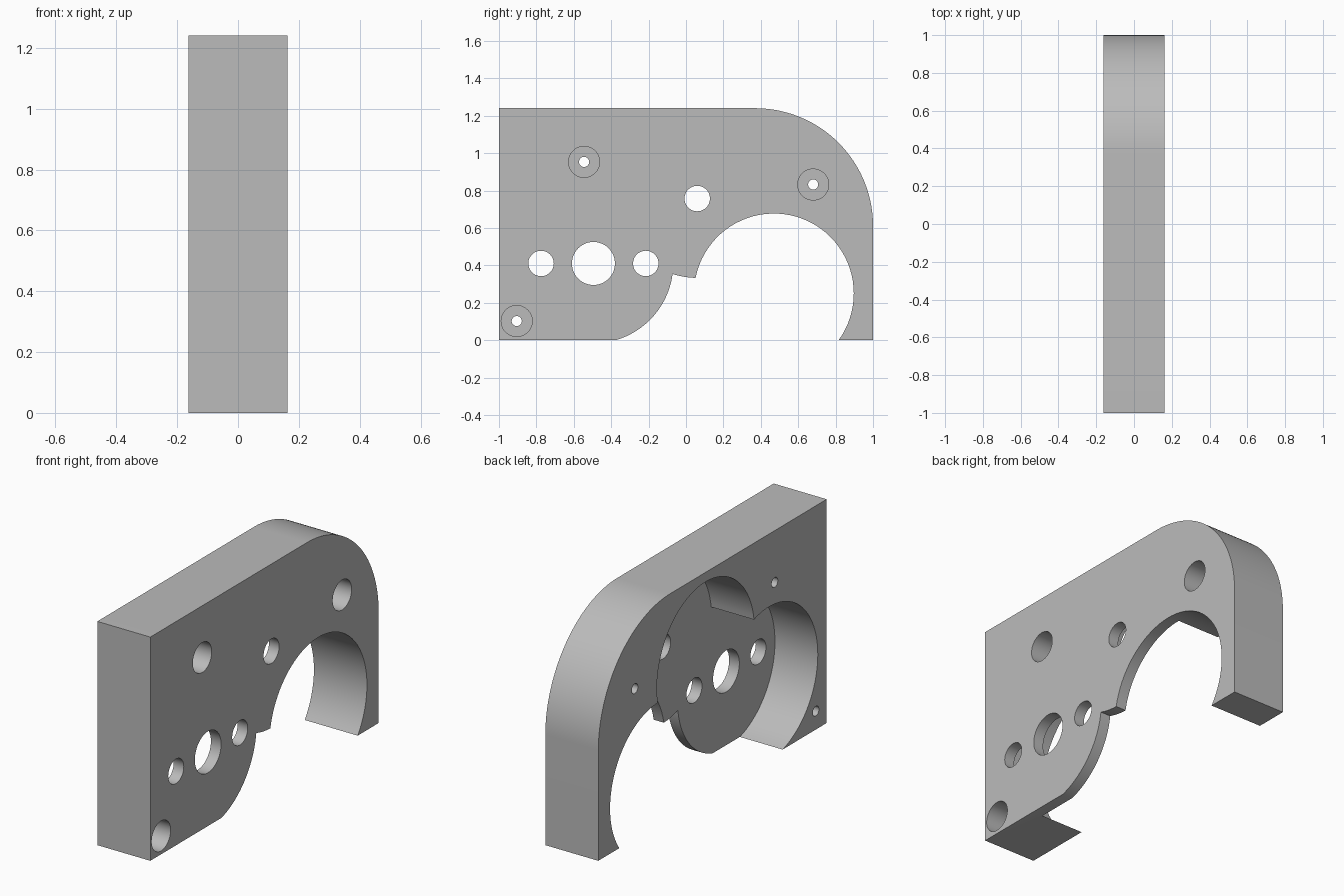
import bpy, bmesh
from math import cos, sin, radians

if "Cube" in bpy.data.objects:
    bpy.data.objects.remove(bpy.data.objects["Cube"], do_unlink=True)

HALF = 0.1625      # half thickness of the plate
FLOOR = 0.10       # x of the pocket floor
R = 0.427          # radius shared by the three bores
LOW, MID, END = (-0.495, 0.41), (0.06, 0.76), (0.47, 0.25)   # bore centres (y, z)

grey = bpy.data.materials.new("plain_grey")
grey.use_nodes = True
grey.diffuse_color = (0.5, 0.5, 0.5, 1)
grey.node_tree.nodes["Principled BSDF"].inputs["Base Color"].default_value = (0.5, 0.5, 0.5, 1)


def arc(centre, r, start, end, steps=48):
    angles = [radians(start + (end - start) * i / steps) for i in range(steps + 1)]
    return [(centre[0] + r * cos(a), centre[1] + r * sin(a)) for a in angles]


def prism(name, outline, x0, x1):
    """Extrude a (y, z) outline along x."""
    bm = bmesh.new()
    face = bm.faces.new([bm.verts.new((x0, y, z)) for y, z in outline])
    out = bmesh.ops.extrude_face_region(bm, geom=[face])
    moved = [v for v in out["geom"] if isinstance(v, bmesh.types.BMVert)]
    bmesh.ops.translate(bm, verts=moved, vec=(x1 - x0, 0, 0))
    bmesh.ops.recalc_face_normals(bm, faces=bm.faces)
    mesh = bpy.data.meshes.new(name)
    bm.to_mesh(mesh)
    bm.free()
    mesh.materials.append(grey)
    obj = bpy.data.objects.new(name, mesh)
    bpy.context.collection.objects.link(obj)
    return obj


def cut(target, outline, x0=-1, x1=1):
    cutter = prism("cutter", outline, x0, x1)
    cutter.hide_render = True
    mod = target.modifiers.new("cut", "BOOLEAN")
    mod.operation, mod.solver, mod.object = "DIFFERENCE", "EXACT", cutter
    bpy.ops.object.modifier_apply(modifier=mod.name)
    bpy.data.objects.remove(cutter, do_unlink=True)


def round_cut(target, centre, r, x0=-1, x1=1):
    cut(target, arc(centre, r, 0, 360)[:-1], x0, x1)


# Block with one large rounded corner
plate = prism("housing_plate",
              [(1, 0)] + arc((0.37, 0.61), 0.63, 0, 90) + [(-1, 1.24), (-1, 0)],
              -HALF, HALF)
bpy.context.view_layer.objects.active = plate
plate.select_set(True)

# Blind pocket of two overlapping bores, open at the bottom
cut(plate, arc(LOW, R, 258, 72) + arc(MID, R, 172.5, -20)[1:]
    + [(0.46, -0.2), (-0.58, -0.2)], -1, FLOOR)

# Opening through the whole plate, leaving the lobed pocket floor
cut(plate, arc(END, R, -50, 168.8) + arc(MID, R, 268.8, 252, 10)[1:]
    + arc(LOW, R, -7.5, -77, 24)[1:] + [(-0.38, -0.2), (0.74, -0.2)])

# Shaft holes in the pocket floor
round_cut(plate, LOW, 0.115)
for centre in [(-0.775, 0.41), (-0.215, 0.41), (0.06, 0.757)]:
    round_cut(plate, centre, 0.068)

# Counterbored screw holes
for centre in [(-0.545, 0.953), (0.68, 0.832), (-0.905, 0.102)]:
    round_cut(plate, centre, 0.083, HALF - 0.2, 1)
    round_cut(plate, centre, 0.027)

bpy.ops.object.shade_smooth_by_angle(angle=radians(30))
